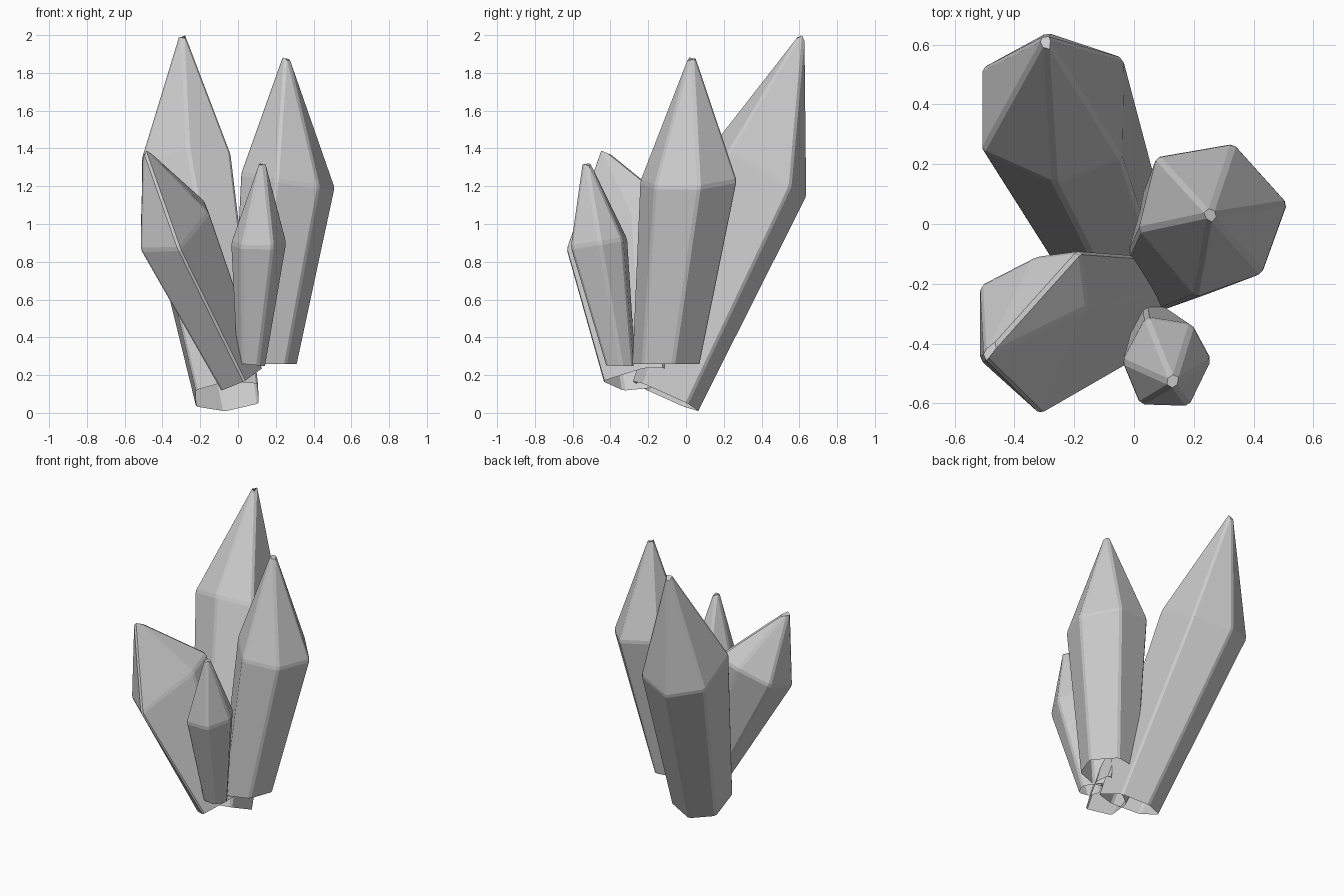
import bpy, bmesh
from mathutils import Vector

if "Cube" in bpy.data.objects:
    bpy.data.objects.remove(bpy.data.objects["Cube"])


def crystal(name, tip, mid, mid_slope, outline, base, base_slope, scale):
    """Tapered six-sided shaft, open at the root, with a pointed bevelled cap.
    outline: plan of the widest ring; slopes tilt each ring's plane."""
    tip, mid, base = Vector(tip), Vector(mid), Vector(base)
    apex = tip + (tip - mid).normalized() * 0.05   # bevel trims this back
    bm = bmesh.new()

    def ring(centre, slope, s):
        verts = []
        for x, y in outline:
            dx, dy = (x - mid.x) * s, (y - mid.y) * s
            dz = dx * slope[0] + dy * slope[1]
            verts.append(bm.verts.new(centre + Vector((dx, dy, dz))))
        return verts

    low = ring(base, base_slope, scale)
    top = ring(mid, mid_slope, 1.0)
    point = bm.verts.new(apex)
    n = len(low)
    for i in range(n):
        j = (i + 1) % n
        bm.faces.new((low[i], low[j], top[j], top[i]))
        bm.faces.new((top[i], top[j], point))
    bmesh.ops.recalc_face_normals(bm, faces=bm.faces)
    mesh = bpy.data.meshes.new(name)
    bm.to_mesh(mesh)
    bm.free()
    ob = bpy.data.objects.new(name, mesh)
    bpy.context.collection.objects.link(ob)
    bevel = ob.modifiers.new("worn_edges", 'BEVEL')
    bevel.width = 0.012
    bevel.segments = 1
    bevel.limit_method = 'ANGLE'
    bevel.angle_limit = 0.15
    return ob


# Tall crystal leaning back
crystal("tall_back_crystal", (-0.295, 0.615, 2.0),
        (-0.27, 0.385, 1.28), (0.03, -0.53),
        [(-0.04, 0.22), (-0.035, 0.555), (-0.29, 0.64),
         (-0.51, 0.52), (-0.51, 0.245), (-0.265, 0.135)],
        (-0.055, -0.11, 0.09), (0.08, -0.45), 0.7)

# Tall crystal on the right
crystal("right_crystal", (0.255, 0.03, 1.89),
        (0.265, 0.015, 1.23), (-0.16, 0.04),
        [(0.515, 0.07), (0.335, 0.27), (0.075, 0.225),
         (0.015, -0.02), (0.205, -0.245), (0.43, -0.165)],
        (0.14, -0.105, 0.26), (0.0, 0.0), 0.7)

# Medium crystal leaning to the front left
crystal("left_crystal", (-0.485, -0.435, 1.37),
        (-0.335, -0.32, 0.98), (0.37, 0.38),
        [(-0.155, -0.28), (-0.18, -0.09), (-0.33, -0.11),
         (-0.515, -0.205), (-0.515, -0.455), (-0.31, -0.64)],
        (0.02, -0.25, 0.18), (0.5, 0.1), 0.6)

# Small crystal at the front
crystal("small_front_crystal", (0.13, -0.53, 1.34),
        (0.11, -0.46, 0.9), (0.0, 0.15),
        [(0.26, -0.455), (0.195, -0.335), (0.04, -0.31),
         (-0.04, -0.46), (0.02, -0.605), (0.185, -0.61)],
        (0.07, -0.345, 0.255), (-0.1, 0.0), 0.52)
